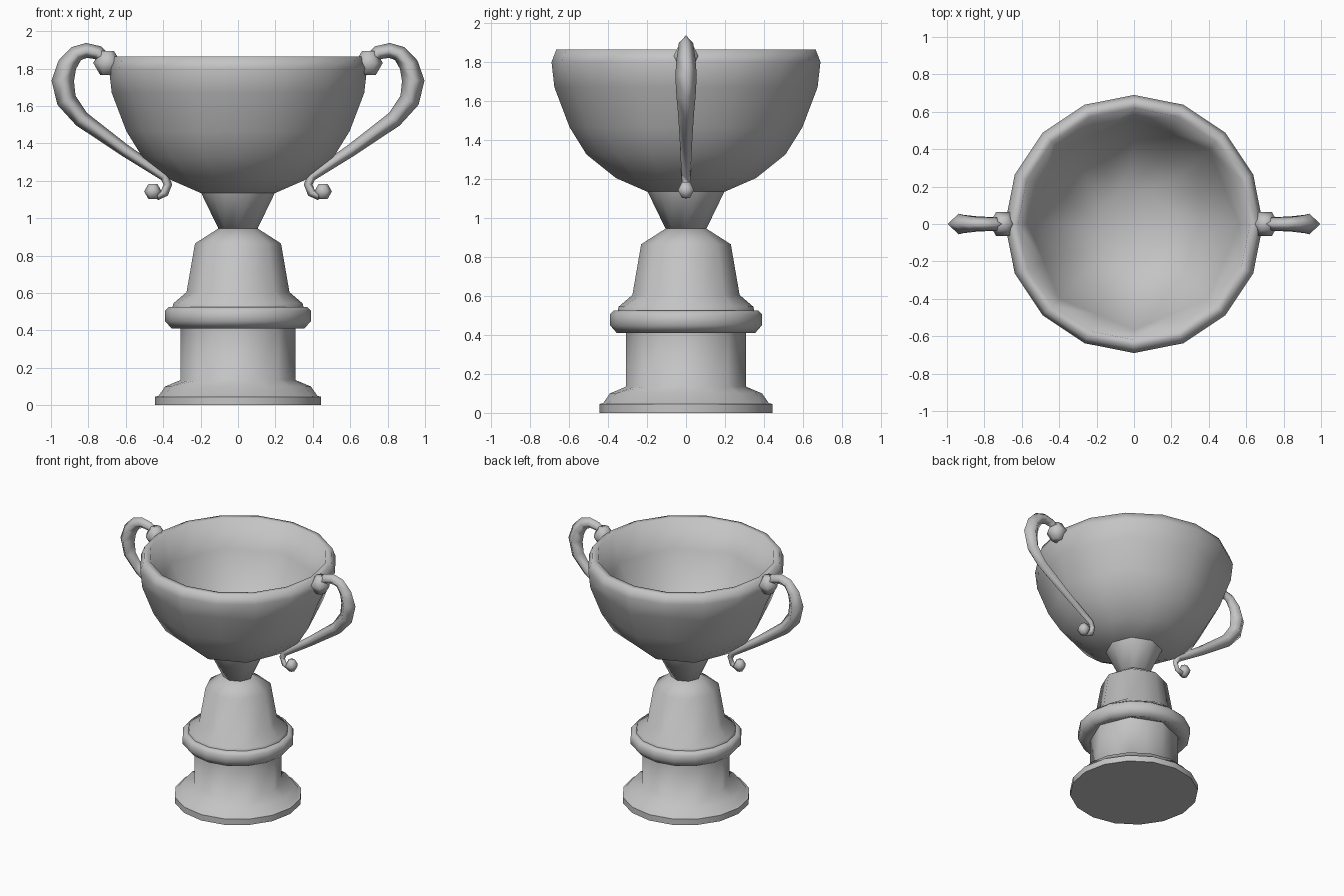
import bpy
import bmesh
from math import cos, sin, pi, radians
from mathutils import Vector

cube = bpy.data.objects.get("Cube")
if cube:
    bpy.data.objects.remove(cube, do_unlink=True)

silver = bpy.data.materials.new("silver grey")
silver.use_nodes = True
silver.diffuse_color = (0.55, 0.55, 0.55, 1)
silver.node_tree.nodes["Principled BSDF"].inputs["Base Color"].default_value = silver.diffuse_color


def skin(name, rings, smooth):
    """Join rings of points into a capped, smooth-shaded object."""
    bm = bmesh.new()
    loops = [[bm.verts.new(p) for p in ring] for ring in rings]
    n = len(loops[0])
    for a, b in zip(loops, loops[1:]):
        for i in range(n):
            j = (i + 1) % n
            bm.faces.new((a[i], a[j], b[j], b[i]))
    bm.faces.new(loops[0])
    bm.faces.new(loops[-1])
    bmesh.ops.recalc_face_normals(bm, faces=bm.faces)
    mesh = bpy.data.meshes.new(name)
    bm.to_mesh(mesh)
    bm.free()
    mesh.materials.append(silver)
    obj = bpy.data.objects.new(name, mesh)
    bpy.context.collection.objects.link(obj)
    bpy.ops.object.select_all(action="DESELECT")
    obj.select_set(True)
    bpy.context.view_layer.objects.active = obj
    bpy.ops.object.shade_smooth_by_angle(angle=radians(smooth))
    return obj


def circle(*profile):
    """Sixteen-sided rings at each radius and height."""
    return [[(r * cos(pi * i / 8), r * sin(pi * i / 8), z) for i in range(16)]
            for r, z in profile]


def octagon(*profile):
    """Eight-sided rings: every second point sits halfway along an edge."""
    rings = circle(*profile)
    for ring in rings:
        for i in range(1, 16, 2):
            before, after = Vector(ring[i - 1]), Vector(ring[(i + 1) % 16])
            ring[i] = (before + after) / 2
    return rings


# Pedestal: foot, column, collar and bell in one turned piece
skin("pedestal",
     circle((0.445, 0), (0.445, 0.045), (0.425, 0.05), (0.39, 0.1))
     + octagon((0.307, 0.135), (0.307, 0.43))
     + circle((0.355, 0.41), (0.39, 0.45), (0.39, 0.505), (0.37, 0.525),
              (0.35, 0.525), (0.345, 0.545))
     + octagon((0.275, 0.605), (0.23, 0.865), (0.105, 0.945)), 70)
skin("stem", octagon((0.105, 0.945), (0.197, 1.135)), 70)

# Bowl: eight-sided shell, sixteen-sided rim, eight-sided hollow
skin("bowl",
     octagon((0.2, 1.135), (0.36, 1.205), (0.51, 1.325), (0.597, 1.465), (0.675, 1.67))
     + circle((0.69, 1.8), (0.665, 1.865), (0.62, 1.865))
     + octagon((0.565, 1.66), (0.42, 1.42), (0.21, 1.28)), 72)


def mirror(obj):
    mod = obj.modifiers.new("Mirror", "MIRROR")
    mod.use_axis[0] = True


def tube(name, path, sides=4):
    """Sweep a diamond section along x, z, radius points in the plane y = 0."""
    rings = []
    for i, (x, z, r) in enumerate(path):
        before, after = path[max(i - 1, 0)], path[min(i + 1, len(path) - 1)]
        along = Vector((after[0] - before[0], 0, after[1] - before[1])).normalized()
        out = Vector((-along.z, 0, along.x))
        rings.append([Vector((x, 0, z)) + r * (cos(a) * out + Vector((0, 0.92 * sin(a), 0)))
                      for a in (2 * pi * k / sides for k in range(sides))])
    return skin(name, rings, 100)


def knob(name, centre, size):
    """Small faceted ball with six sides."""
    x, z = centre
    rings = []
    for t in (-60, 0, 60):
        t = radians(t)
        rings.append([(x + size * cos(t) * cos(k * pi / 3), size * cos(t) * sin(k * pi / 3),
                       z + size * sin(t)) for k in range(6)])
    return skin(name, rings, 70)


# Scrolled handles, one on each side
mirror(tube("handles", [(0.7, 1.84, 0.035), (0.75, 1.885, 0.038), (0.81, 1.897, 0.04),
                        (0.865, 1.88, 0.043), (0.913, 1.82, 0.052), (0.937, 1.735, 0.06),
                        (0.917, 1.63, 0.054), (0.837, 1.53, 0.044), (0.607, 1.364, 0.033),
                        (0.395, 1.225, 0.026), (0.375, 1.18, 0.023), (0.393, 1.135, 0.023),
                        (0.425, 1.12, 0.023), (0.45, 1.14, 0.02)]))
mirror(knob("handle_mounts", (0.7, 1.83), 0.074))
mirror(knob("handle_end_balls", (0.455, 1.143), 0.047))
